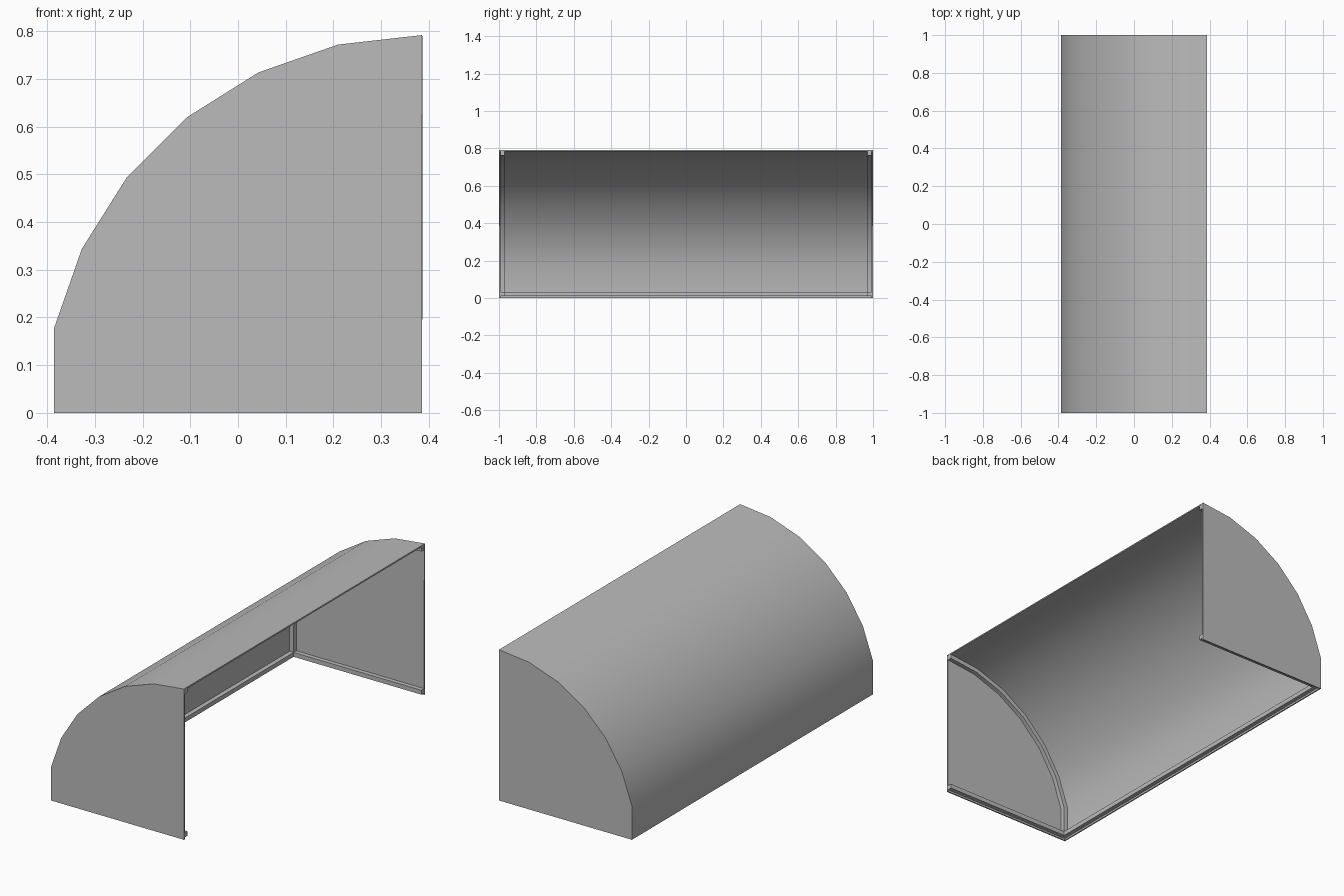
import bpy, bmesh, math

if "Cube" in bpy.data.objects:
    bpy.data.objects.remove(bpy.data.objects["Cube"], do_unlink=True)

RADIUS, STEPS, HALF, SKIN, TUBE = 0.792, 7, 1.0, 0.007, 0.023
OPEN_X = RADIUS * math.sin(math.radians(90) * (STEPS - 1) / STEPS) / 2
LIFT = 0.01

grey = bpy.data.materials.new("panel grey")
grey.use_nodes = True
grey.diffuse_color = (0.5, 0.5, 0.5, 1)
grey.node_tree.nodes["Principled BSDF"].inputs["Base Color"].default_value = (0.5, 0.5, 0.5, 1)


def outline(inset, base):
    """Faceted quarter arc from the open top edge down to the straight back wall."""
    r = RADIUS - inset
    pts = []
    for i in range(STEPS):
        a = math.pi / 2 * i / STEPS
        pts.append((OPEN_X - r * math.sin(a), r * math.cos(a)))
    # keep the back wall inset equal to the arc inset
    pts[-1] = (-OPEN_X + inset, pts[-1][1])
    return pts + [(-OPEN_X + inset, base)]


def finish(name, bm):
    bmesh.ops.recalc_face_normals(bm, faces=bm.faces)
    mesh = bpy.data.meshes.new(name)
    bm.to_mesh(mesh)
    bm.free()
    mesh.materials.append(grey)
    obj = bpy.data.objects.new(name, mesh)
    bpy.context.collection.objects.link(obj)
    return obj


def activate(obj):
    bpy.ops.object.select_all(action='DESELECT')
    obj.select_set(True)
    bpy.context.view_layer.objects.active = obj


def box(name, x, y, z):
    bm = bmesh.new()
    bmesh.ops.create_cube(bm, size=1)
    for v in bm.verts:
        v.co = [lo + (c + 0.5) * (hi - lo) for c, (lo, hi) in zip(v.co, (x, y, z))]
    return finish(name, bm)


# Canopy skin: curved sheet with two flat ends, open below and on one side
bm = bmesh.new()
profile = outline(0, 0)
ends = [[bm.verts.new((x, y, z)) for x, z in profile] for y in (-HALF, HALF)]
for a, b, c, d in zip(ends[0], ends[0][1:], ends[1][1:], ends[1]):
    bm.faces.new((a, b, c, d))
for row, y in zip(ends, (-HALF, HALF)):
    bm.faces.new(row + [bm.verts.new((OPEN_X, y, 0))])
bmesh.ops.recalc_face_normals(bm, faces=bm.faces)
if max(bm.faces, key=lambda f: f.calc_center_median().z).normal.z < 0:
    bmesh.ops.reverse_faces(bm, faces=bm.faces)
mesh = bpy.data.meshes.new("canopy_skin")
bm.to_mesh(mesh)
bm.free()
mesh.materials.append(grey)
skin = bpy.data.objects.new("canopy_skin", mesh)
bpy.context.collection.objects.link(skin)
solid = skin.modifiers.new("thickness", 'SOLIDIFY')
solid.thickness, solid.offset, solid.use_even_offset = SKIN, -1, True
activate(skin)
bpy.ops.object.modifier_apply(modifier=solid.name)
bpy.ops.object.shade_smooth_by_angle(angle=math.radians(30))

# Arched ribs and bottom rails inside each end
inner = HALF - SKIN
for side, label in ((-1, "front"), (1, "back")):
    y = sorted((side * inner, side * (inner - TUBE)))
    bm = bmesh.new()
    section = list(zip(outline(SKIN, LIFT), outline(SKIN + TUBE, LIFT)))
    rings = [[bm.verts.new((p[0], yy, p[1])) for p, yy in
              ((o, y[0]), (o, y[1]), (i, y[1]), (i, y[0]))] for o, i in section]
    for r, s in zip(rings, rings[1:]):
        for k in range(4):
            n = (k + 1) % 4
            bm.faces.new((r[k], r[n], s[n], s[k]))
    bm.faces.new(rings[0])
    bm.faces.new(rings[-1])
    rib = finish(label + "_arch_rib", bm)
    activate(rib)
    bpy.ops.object.shade_smooth_by_angle(angle=math.radians(30))
    box(label + "_bottom_rail", (-OPEN_X + SKIN, OPEN_X), y, (LIFT, LIFT + TUBE))

# Long rail along the foot of the curved wall
box("long_bottom_rail", (-OPEN_X + SKIN, -OPEN_X + SKIN + TUBE),
    (-inner, inner), (LIFT, LIFT + TUBE))
